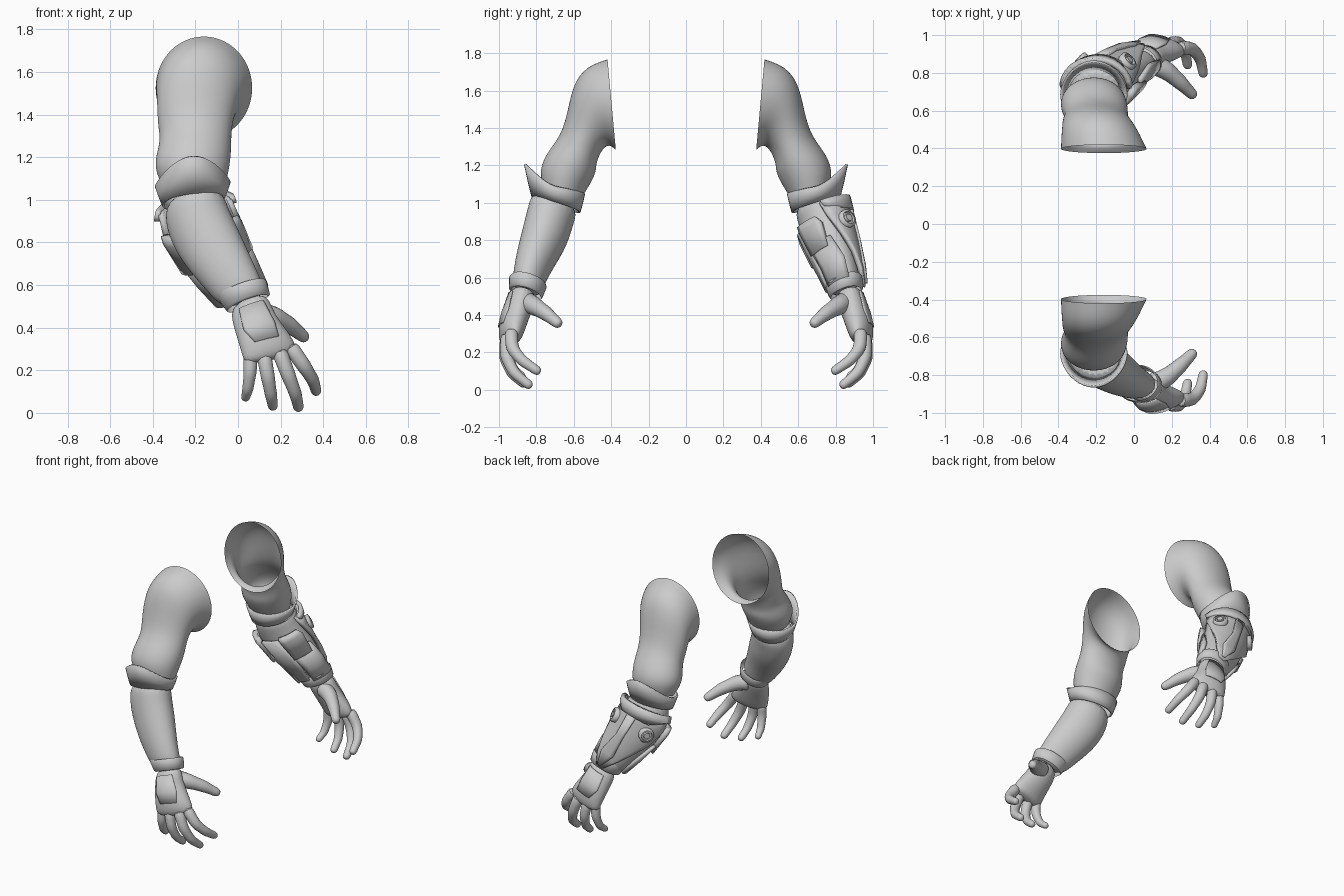
import bpy, bmesh, math
from mathutils import Vector

cube = bpy.data.objects.get("Cube")
if cube:
    bpy.data.objects.remove(cube, do_unlink=True)

grey = bpy.data.materials.new("plain grey")
grey.use_nodes = True
grey.diffuse_color = (0.6, 0.6, 0.6, 1)
grey.node_tree.nodes["Principled BSDF"].inputs["Base Color"].default_value = (0.6, 0.6, 0.6, 1)

# Each section: x left, x right, rise of right side, outer y z, inner y z, forward turn of right side
SLEEVE = [(-.39, .07, 0, -.42, 1.77, -.375, 1.28), (-.387, .035, 0, -.53, 1.735, -.41, 1.31),
          (-.382, 0, 0, -.605, 1.64, -.44, 1.29), (-.38, -.025, 0, -.635, 1.48, -.465, 1.25),
          (-.365, -.03, 0, -.67, 1.36, -.48, 1.2), (-.385, -.03, 0, -.745, 1.27, -.48, 1.16),
          (-.395, -.04, 0, -.785, 1.18, -.51, 1.1), (-.35, -.06, 0, -.77, 1.1, -.56, 1.02)]
FOREARM = [(-.33, -.075, .02, -.82, 1.08, -.57, .98), (-.35, -.05, .035, -.845, .98, -.6, .89),
           (-.3, 0, .05, -.875, .86, -.635, .77), (-.22, .05, .05, -.905, .74, -.7, .67),
           (-.13, .1, .045, -.925, .63, -.755, .57), (-.06, .135, .04, -.93, .54, -.78, .5)]
PALM = [(-.04, .135, .035, -.93, .56, -.79, .52), (-.025, .165, .03, -.965, .46, -.82, .43, .01),
        (0, .225, .03, -.995, .38, -.85, .35, .02), (.02, .275, .03, -1, .31, -.875, .28, .025),
        (.035, .27, .025, -.985, .245, -.9, .245, .025)]
CUFF_LOW = (-.35, -.07, .015, -.82, 1.03, -.57, .95)
CUFF_TOP = (-.385, -.04, .01, -.825, 1.1, -.545, 1.05)
BAND = [(-.1, .125, .04, -.935, .61, -.75, .56), (-.095, .135, .04, -.945, .6, -.745, .55),
        (-.06, .15, .035, -.947, .545, -.765, .5), (-.05, .14, .035, -.935, .535, -.775, .49)]

# Fingers: joints from knuckle to tip, with knuckle and tip radii
FINGERS = {
    "index_finger": ([(.24, -.935, .32), (.31, -.93, .22), (.352, -.875, .155), (.366, -.8, .105)], .04, .026),
    "middle_finger": ([(.19, -.955, .3), (.235, -.962, .18), (.27, -.92, .09), (.283, -.845, .03)], .04, .026),
    "ring_finger": ([(.12, -.96, .28), (.14, -.968, .17), (.155, -.93, .085), (.163, -.87, .035)], .038, .025),
    "little_finger": ([(.06, -.95, .28), (.057, -.955, .19), (.046, -.925, .11), (.036, -.88, .075)], .036, .022),
    "thumb": ([(.08, -.855, .47), (.17, -.815, .45), (.245, -.75, .41), (.305, -.69, .36)], .062, .03),
}


def axes(s):
    """Centre and two half axes of a section."""
    xl, xr, dz, yo, zo, yi, zi = s[:7]
    dy = s[7] if len(s) > 7 else 0
    return (Vector(((xl + xr) / 2, (yo + yi) / 2, (zo + zi) / 2)),
            Vector(((xr - xl) / 2, dy, dz)), Vector((0, (yi - yo) / 2, (zi - zo) / 2)))


def ring(s, n=20):
    c, u, v = axes(s)
    return [c + u * math.cos(a) + v * math.sin(a) for a in (math.tau * i / n for i in range(n))]


def finish(name, bm, side, subsurf=0, thick=0, angle=50):
    """Turn a bmesh into a shaded object on the chosen side."""
    for v in bm.verts:
        v.co.y *= side
    bmesh.ops.recalc_face_normals(bm, faces=bm.faces[:])
    me = bpy.data.meshes.new(name)
    bm.to_mesh(me)
    bm.free()
    me.materials.append(grey)
    ob = bpy.data.objects.new(name, me)
    bpy.context.collection.objects.link(ob)
    bpy.ops.object.select_all(action='DESELECT')
    ob.select_set(True)
    bpy.context.view_layer.objects.active = ob
    bpy.ops.object.shade_smooth_by_angle(angle=math.radians(angle))
    if thick:
        m = ob.modifiers.new("thickness", 'SOLIDIFY')
        m.thickness, m.offset = thick, 0
    if subsurf:
        m = ob.modifiers.new("smooth", 'SUBSURF')
        m.levels = m.render_levels = subsurf
    return ob


def loft(name, rings, side, cap=False, subsurf=2, thick=0):
    bm = bmesh.new()
    rows = [[bm.verts.new(p) for p in r] for r in rings]
    n = len(rows[0])
    for a, b in zip(rows, rows[1:]):
        for i in range(n):
            bm.faces.new((a[i], a[(i + 1) % n], b[(i + 1) % n], b[i]))
    if cap:
        bm.faces.new(rows[0])
        bm.faces.new(rows[-1])
    return finish(name, bm, side, subsurf, thick, 80)


def finger_rings(joints, r0, r1, n=10):
    pts = [Vector(p) for p in joints]
    path = []
    for a, b in zip(pts, pts[1:]):
        path += [a, (a + b) / 2]
    path.append(pts[-1])
    out = []
    for i, p in enumerate(path):
        t = (path[min(i + 1, len(path) - 1)] - path[max(i - 1, 0)]).normalized()
        u = t.cross(Vector((0, 1, .3))).normalized()
        v = t.cross(u)
        f = i / (len(path) - 1)
        r = (r0 + (r1 - r0) * f) * (1.07 if i % 2 == 0 else .97)
        ends = [(0, 1)] if i < len(path) - 1 else [(0, 1), (.6, .8), (.9, .4)]
        for push, k in ends:
            out.append([p + t * r * push + (u * math.cos(a) + v * math.sin(a)) * r * k
                        for a in (math.tau * j / n for j in range(n))])
    return out


def on_surface(sections, t, deg, off):
    """Point at length t and angle deg around a limb, lifted by off."""
    f = min(max(t, 0), .9999) * (len(sections) - 1)
    i = int(f)
    c, u, v = (p.lerp(q, f - i) for p, q in zip(axes(sections[i]), axes(sections[i + 1])))
    a = math.radians(deg)
    d = u * math.cos(a) + v * math.sin(a)
    return c + d + d.normalized() * off


def patch(name, sections, rows, off, side, thick=.025, cols=12):
    """Plate over a limb; each row is length, start angle, end angle."""
    bm = bmesh.new()
    grid = [[bm.verts.new(on_surface(sections, t, a + (b - a) * j / cols, off))
             for j in range(cols + 1)] for t, a, b in rows]
    for p, q in zip(grid, grid[1:]):
        for j in range(cols):
            bm.faces.new((p[j], p[j + 1], q[j + 1], q[j]))
    return finish(name, bm, side, 0, thick, 35)


def bolt(name, t, deg, side):
    """Round stud with a raised rim and a stepped centre."""
    base, top = (on_surface(FOREARM, t, deg, h) for h in (.02, .06))
    m = (top - base).to_track_quat('Z', 'Y').to_matrix().to_4x4()
    m.translation = base
    profile = [(.05, 0), (.05, .03), (.036, .034), (.034, .02), (.022, .02), (.02, .036), (.008, .036)]
    rings = [[m @ Vector((r * math.cos(a), r * math.sin(a), h))
              for a in (math.tau * i / 20 for i in range(20))] for r, h in profile]
    loft(name, rings, side, True, 0)


# Both arms share sleeve, cuff, forearm and hand
for side, tag in ((1, "right"), (-1, "left")):
    loft(tag + "_sleeve", [ring(s) for s in SLEEVE], side)
    loft(tag + "_forearm", [ring(s) for s in FOREARM], side, True)
    top = ring(CUFF_TOP, 40)
    for i, p in enumerate(top):
        k = max(0, -math.sin(math.tau * i / 40)) ** 2
        p += Vector((0, -.035, .105)) * k
    low = ring(CUFF_LOW, 40)
    mid = [a.lerp(b, .5) + Vector((0, 0, -.005)) for a, b in zip(low, top)]
    loft(tag + "_elbow_cuff", [top, mid, low], side, False, 0, .012)
    loft(tag + "_wrist_band", [ring(s, 28) for s in BAND], side, False, 0)
    loft(tag + "_palm", [ring(s) for s in PALM], side, True)
    patch(tag + "_hand_pad", PALM, [(.12, -125, -50), (.4, -130, -45), (.62, -115, -60)],
          .001, side, .008)
    for name, (joints, r0, r1) in FINGERS.items():
        loft(tag + "_" + name, finger_rings(joints, r0, r1), side, True, 1)

# Armoured bracer on the left forearm
L = -1
patch("bracer_shield", FOREARM, [(.14, -180, 0), (.3, -172, -8), (.48, -155, -25), (.65, -135, -45),
                                 (.8, -120, -60), (.97, -100, -80)], .018, L)
patch("bracer_brow", FOREARM, [(.12, -178, -2), (.2, -174, -6), (.26, -125, -55)], .035, L)
patch("bracer_ridge", FOREARM, [(.24, -100, -80), (.5, -98, -82), (.75, -106, -74), (.95, -94, -86)],
      .034, L, .02, 4)
for name, deg in (("outer_bolt", -132), ("inner_bolt", -48)):
    bolt(name, .37, deg, L)
for name, a, b in (("front_side", -15, 62), ("rear_side", 195, 118)):
    patch(name + "_lower_plate", FOREARM, [(.48, a + (b - a) * .2, b), (.7, a, b), (.92, a, b)], .012, L, .02, 6)
    patch(name + "_box", FOREARM, [(.27, a + (b - a) * .4, b), (.33, a + (b - a) * .3, b), (.56, a + (b - a) * .4, b)],
          .022, L, .035, 5)
patch("underside_plate", FOREARM, [(.3, 68, 112), (.6, 64, 116), (.88, 70, 110)], .015, L, .02, 6)
